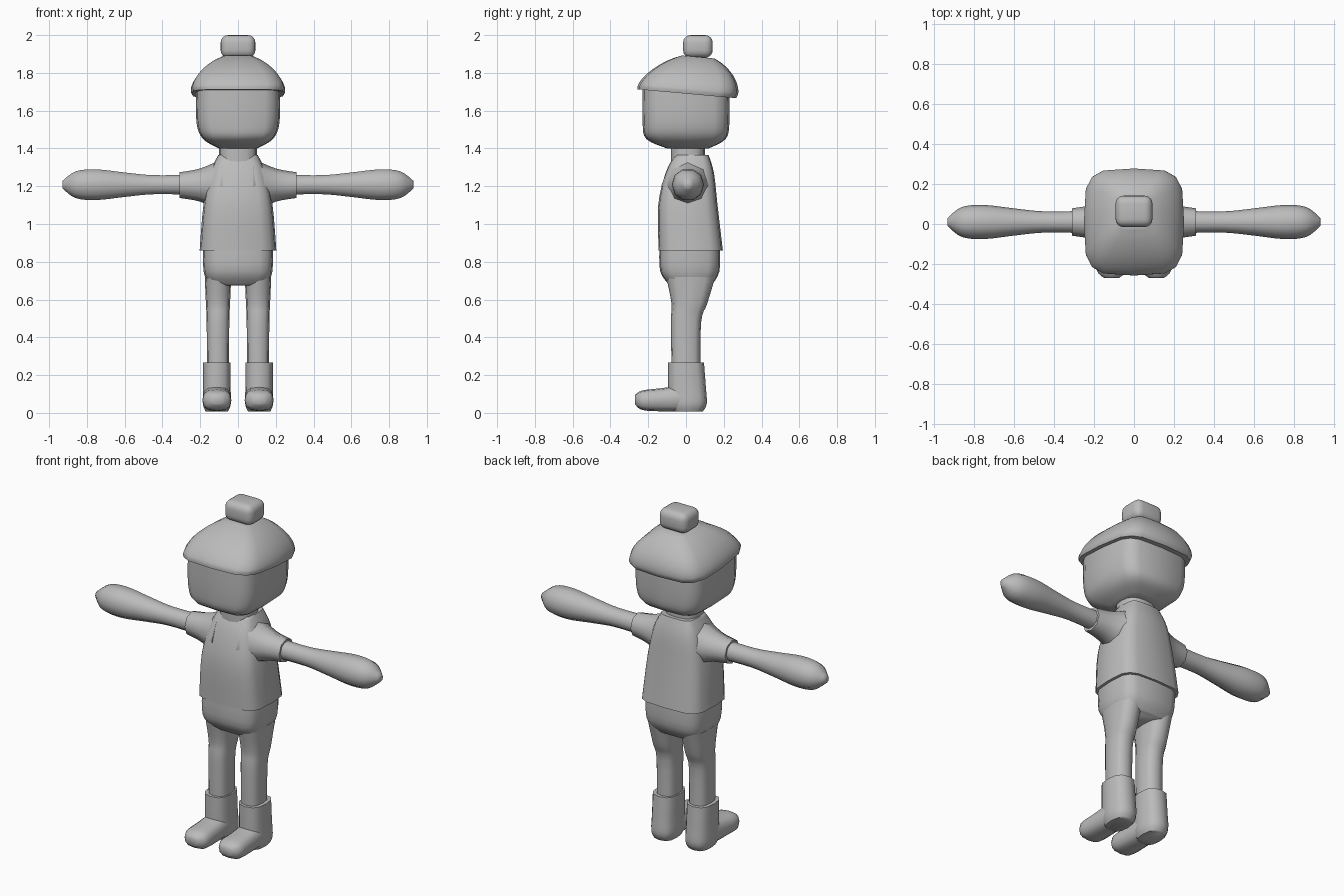
import bpy, bmesh
from math import cos, sin, tau, radians, copysign
from mathutils import Vector

default_cube = bpy.data.objects.get("Cube")
if default_cube:
    bpy.data.objects.remove(default_cube, do_unlink=True)

grey = bpy.data.materials.new("plain grey")
grey.use_nodes = True
grey.diffuse_color = (0.5, 0.5, 0.5, 1)
shader = grey.node_tree.nodes["Principled BSDF"]
shader.inputs["Base Color"].default_value = grey.diffuse_color

# Loft directions: along the part, then the two axes of its cross-section
X, Y, Z = Vector((1, 0, 0)), Vector((0, 1, 0)), Vector((0, 0, 1))
UPWARD = (Z, Y, X)
FORWARD = (-Y, Z, X)
OUTWARD = (X, Z, Y)


def power(value, exponent):
    return copysign(abs(value) ** exponent, value)


def smooth_rows(rows, steps=4):
    """Pass a smooth curve through the given cross-section rows."""
    keys = [Vector(row) for row in rows]
    keys = [keys[0]] + keys + [keys[-1]]
    result = []
    for before, start, end, after in zip(keys, keys[1:], keys[2:], keys[3:]):
        leave, arrive = (end - before) / 2, (after - start) / 2
        for step in range(steps):
            t = step / steps
            ease = t * t * (3 - 2 * t)
            result.append(start.lerp(end, ease)
                          + leave * t * (1 - t) ** 2
                          - arrive * t * t * (1 - t))
    return result + [keys[-1]]


def finish(ob, angle):
    """Give the part its colour and its smooth shading."""
    ob.data.materials.append(grey)
    bpy.ops.object.select_all(action="DESELECT")
    ob.select_set(True)
    bpy.context.view_layer.objects.active = ob
    bpy.ops.object.shade_smooth_by_angle(angle=radians(angle))


def loft(name, directions, rows, side=0, sides=16, squareness=4, paired=False):
    """Skin rounded-square rings: position, centre, half depth, half width."""
    along, deep, wide = directions
    bm = bmesh.new()
    rings = []
    for position, centre, depth, width in smooth_rows(rows):
        middle = along * position + deep * centre + wide * side
        ring = []
        for corner in range(sides):
            turn = tau * corner / sides
            across = wide * width * power(cos(turn), 2 / squareness)
            upright = deep * depth * power(sin(turn), 2 / squareness)
            ring.append(bm.verts.new(middle + across + upright))
        rings.append(ring)
    for ring, following in zip(rings, rings[1:]):
        for i in range(sides):
            j = (i + 1) % sides
            bm.faces.new((ring[i], ring[j], following[j], following[i]))
    bm.faces.new(rings[0])
    bm.faces.new(rings[-1])
    bmesh.ops.recalc_face_normals(bm, faces=bm.faces)
    mesh = bpy.data.meshes.new(name)
    bm.to_mesh(mesh)
    bm.free()
    ob = bpy.data.objects.new(name, mesh)
    bpy.context.collection.objects.link(ob)
    finish(ob, angle=60)
    if paired:
        ob.modifiers.new("Mirror", "MIRROR")
    return ob


def limb(name, rows, height, sides):
    """Pair of round sideways limbs from distance and radius."""
    sections = [(distance, height, radius, radius) for distance, radius in rows]
    return loft(name, OUTWARD, sections, side=0.01, sides=sides,
                squareness=2.1, paired=True)


# Head and neck
loft("head", UPWARD, [(1.4, 0.01, 0.11, 0.1), (1.45, 0, 0.21, 0.185),
                      (1.54, 0, 0.23, 0.22), (1.74, 0, 0.23, 0.222)],
     squareness=4.5)
loft("neck", UPWARD, [(1.33, 0.01, 0.09, 0.1), (1.42, 0.01, 0.09, 0.1)],
     squareness=2.6)

# Hat: pointed dome with a tucked brim, sheared down towards the back
hat_rows = []
for level in range(-1, 10):
    rise = level / 10
    reach = (1 - abs(rise) ** 1.6) ** 0.6
    hat_rows.append((1.71 + rise * 0.2, 0.01 + rise * 0.06, reach * 0.265, reach * 0.25))
hat = loft("hat", UPWARD, hat_rows)
for vertex in hat.data.vertices:
    vertex.co.z -= vertex.co.y * 0.09

# Hat bobble: rounded block
bpy.ops.mesh.primitive_cube_add(size=1, location=(0, 0.063, 1.94),
                                scale=(0.184, 0.157, 0.12))
bobble = bpy.context.object
bobble.name = "hat_bobble"
bpy.ops.object.transform_apply(location=False)
rounding = bobble.modifiers.new("Rounding", "BEVEL")
rounding.width = 0.04
rounding.segments = 4
finish(bobble, angle=180)

# Shirt and short sleeves
loft("shirt", UPWARD, [(0.86, 0.025, 0.17, 0.203), (1.1, 0.01, 0.157, 0.183),
                       (1.27, 0.02, 0.128, 0.148), (1.365, 0.03, 0.09, 0.105)])
limb("sleeves", [(0.08, 0.14), (0.2, 0.088), (0.31, 0.068)],
     height=1.206, sides=8)

# Arms swelling into mitten hands
limb("arms", [(0.25, 0.055), (0.45, 0.053), (0.6, 0.068), (0.75, 0.085),
              (0.86, 0.074), (0.93, 0.02)], height=1.208, sides=10)

# Trousers
loft("hips", UPWARD, [(0.9, 0.02, 0.16, 0.187), (0.75, 0.02, 0.157, 0.182),
                      (0.675, 0.025, 0.11, 0.155)])
loft("legs", UPWARD, [(0.72, 0.025, 0.13, 0.07), (0.58, 0.018, 0.095, 0.064),
                      (0.48, 0, 0.08, 0.06), (0.2, 0, 0.076, 0.058)],
     side=0.106, sides=12, squareness=2.8, paired=True)

# Boots: ankle shafts and forward feet
loft("boot_shafts", UPWARD, [(0.268, 0, 0.095, 0.073), (0.14, 0.005, 0.1, 0.073),
                             (0.05, 0.01, 0.1, 0.074), (0.008, 0.01, 0.08, 0.06)],
     side=0.112, sides=12, squareness=2.7, paired=True)
loft("boot_feet", FORWARD, [(0, 0.08, 0.072, 0.07), (0.12, 0.07, 0.062, 0.075),
                            (0.23, 0.067, 0.052, 0.074), (0.27, 0.07, 0.025, 0.036)],
     side=0.112, sides=12, squareness=2.7, paired=True)
